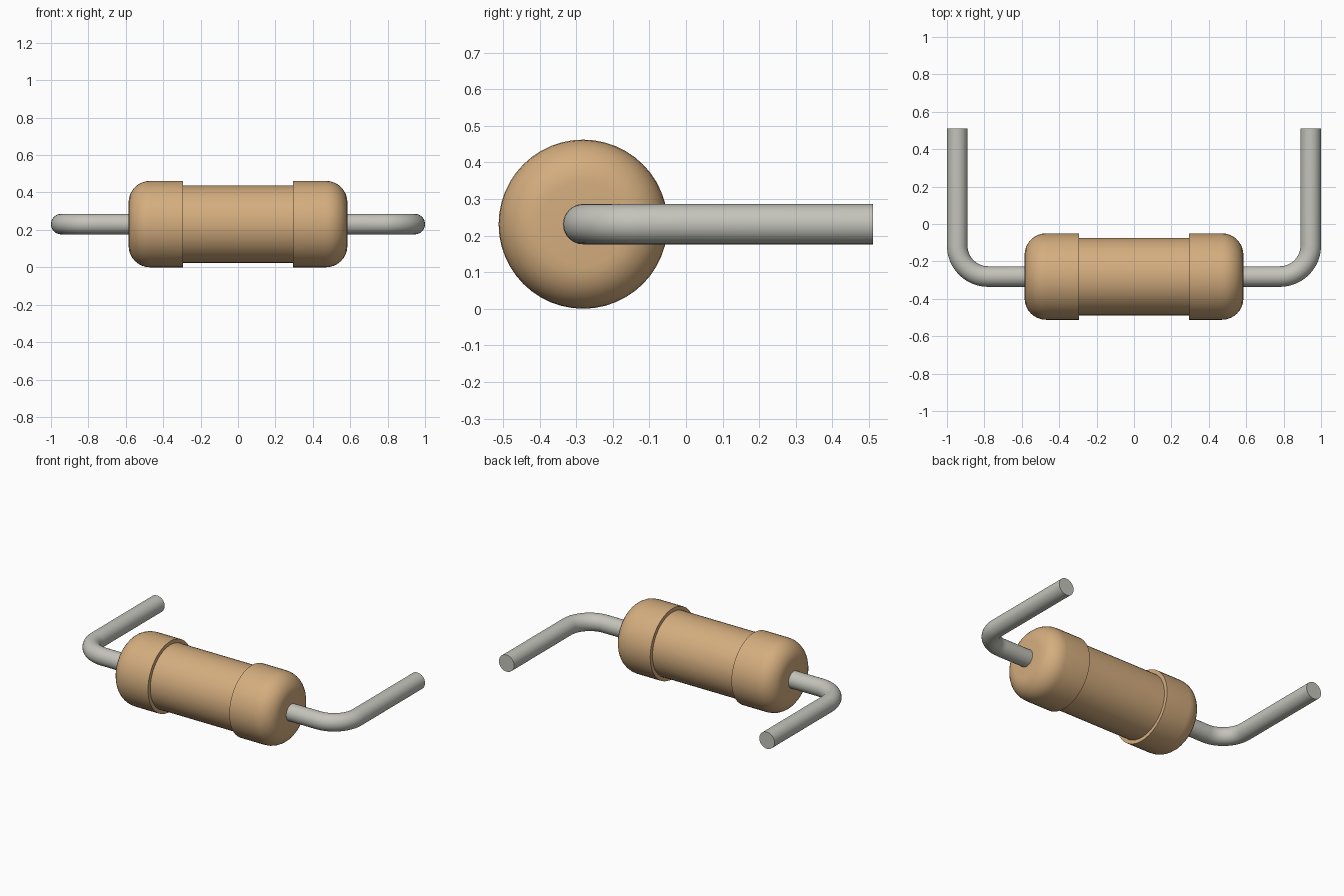
import bpy, bmesh, math
from mathutils import Vector

if "Cube" in bpy.data.objects:
    bpy.data.objects.remove(bpy.data.objects["Cube"])

CY, CZ = -0.281, 0.231      # body axis position
R_CAP, R_MID = 0.231, 0.207
X_STEP, X_END, FILLET = 0.295, 0.585, 0.115
R_WIRE, X_LEG, BEND, Y_TIP = 0.055, 0.945, 0.165, 0.511


def material(name, color):
    m = bpy.data.materials.new(name)
    m.diffuse_color = (*color, 1)
    m.use_nodes = True
    m.node_tree.nodes["Principled BSDF"].inputs["Base Color"].default_value = m.diffuse_color
    return m


def sweep(name, rings, sides, mat):
    """Skin circles given as (centre, axis direction, radius), with flat end caps."""
    bm = bmesh.new()
    loops = []
    up = Vector((0, 0, 1))
    for centre, axis, r in rings:
        side = up.cross(axis).normalized()
        loops.append([bm.verts.new(centre + r * (math.cos(a) * side + math.sin(a) * up))
                      for a in (2 * math.pi * i / sides for i in range(sides))])
    for a, b in zip(loops, loops[1:]):
        for i in range(sides):
            j = (i + 1) % sides
            bm.faces.new((a[i], a[j], b[j], b[i]))
    bm.faces.new(loops[0])
    bm.faces.new(loops[-1])
    bmesh.ops.recalc_face_normals(bm, faces=bm.faces)
    mesh = bpy.data.meshes.new(name)
    bm.to_mesh(mesh)
    bm.free()
    mesh.materials.append(mat)
    obj = bpy.data.objects.new(name, mesh)
    bpy.context.collection.objects.link(obj)
    bpy.ops.object.select_all(action='DESELECT')
    obj.select_set(True)
    bpy.context.view_layer.objects.active = obj
    bpy.ops.object.shade_smooth_by_angle(angle=math.radians(35))
    return obj


tan = material("tan_coating", (0.66, 0.42, 0.21))
metal = material("grey_metal", (0.55, 0.55, 0.50))

# Resistor body: slim middle, wider end caps with rounded rims
half = [(X_STEP, R_MID), (X_STEP, R_CAP)]
for k in range(9):
    a = math.pi / 2 * k / 8
    half.append((X_END - FILLET + FILLET * math.sin(a), R_CAP - FILLET + FILLET * math.cos(a)))
profile = [(-x, r) for x, r in reversed(half)] + half
sweep("resistor_body", [(Vector((x, CY, CZ)), Vector((1, 0, 0)), r) for x, r in profile], 48, tan)

# Bent wire leads, one per side
for name, s in (("left_lead", -1), ("right_lead", 1)):
    rings = [(Vector((s * 0.54, CY, CZ)), Vector((s, 0, 0)), R_WIRE)]
    for k in range(13):
        a = math.pi / 2 * k / 12
        x = X_LEG - BEND + BEND * math.sin(a)
        y = CY + BEND - BEND * math.cos(a)
        rings.append((Vector((s * x, y, CZ)), Vector((s * math.cos(a), math.sin(a), 0)), R_WIRE))
    rings.append((Vector((s * X_LEG, Y_TIP, CZ)), Vector((0, 1, 0)), R_WIRE))
    sweep(name, rings, 32, metal)
